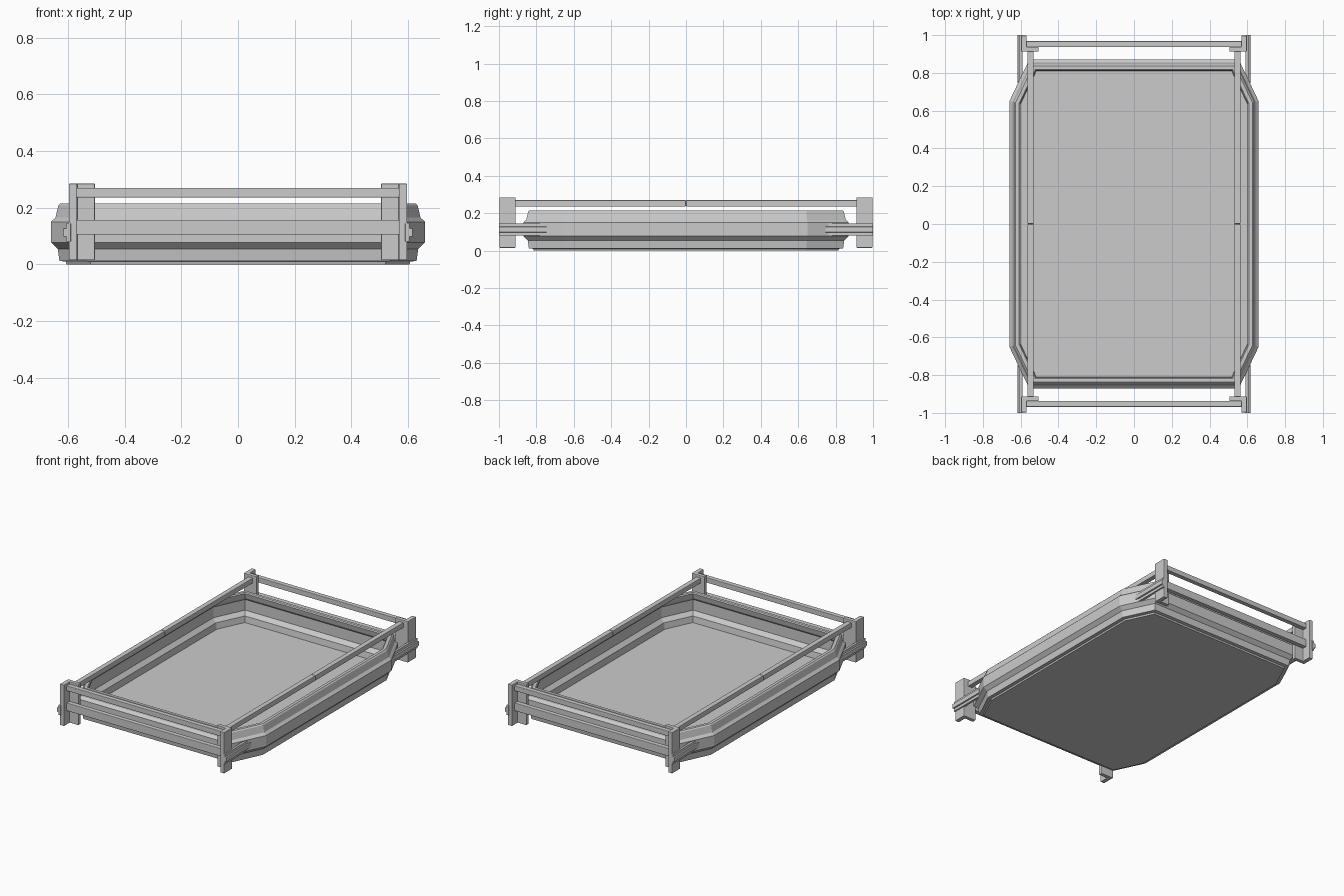
import bpy, bmesh

if "Cube" in bpy.data.objects:
    bpy.data.objects.remove(bpy.data.objects["Cube"])

def finish(name, bm, bevel=0.0):
    bmesh.ops.recalc_face_normals(bm, faces=bm.faces)
    me = bpy.data.meshes.new(name)
    bm.to_mesh(me)
    bm.free()
    ob = bpy.data.objects.new(name, me)
    bpy.context.collection.objects.link(ob)
    if bevel:
        m = ob.modifiers.new("soft_edges", 'BEVEL')
        m.width, m.segments, m.limit_method = bevel, 2, 'ANGLE'
    return ob

def prism(name, pts, axis, lo, hi, bevel=0.003):
    """Extrude a closed 2D profile along an axis: 'z' takes (x, y), 'y' takes (x, z)."""
    bm = bmesh.new()
    place = (lambda a, b, t: (a, b, t)) if axis == 'z' else (lambda a, b, t: (a, t, b))
    r0 = [bm.verts.new(place(a, b, lo)) for a, b in pts]
    r1 = [bm.verts.new(place(a, b, hi)) for a, b in pts]
    n = len(pts)
    bm.faces.new(r0)
    bm.faces.new(r1)
    for i in range(n):
        j = (i + 1) % n
        bm.faces.new((r0[i], r0[j], r1[j], r1[i]))
    return finish(name, bm, bevel)

def box(name, x0, x1, y0, y1, z0, z1, bevel=0.003):
    return prism(name, [(x0, y0), (x1, y0), (x1, y1), (x0, y1)], 'z', z0, z1, bevel)

def mirror(ob, x=True, y=True):
    m = ob.modifiers.new("mirror", 'MIRROR')
    m.use_axis = (x, y, False)
    m.use_mirror_merge = False

# Tub: an eight-sided outline inset by d at each height of the wall profile
def outline(d):
    c = 0.9025 * 0.66 + 0.431 * 0.65 - d
    x, y = 0.66 - d, 0.87 - d
    ya, xb = (c - 0.9025 * x) / 0.431, (c - 0.431 * y) / 0.9025
    return [(x, -ya), (x, ya), (xb, y), (-xb, y), (-x, ya), (-x, -ya), (-xb, -y), (xb, -y)]

wall = [(0.055, 0), (0.052, 0.01), (0.03, 0.012), (0.024, 0.055), (0, 0.078), (0, 0.15),
        (0.016, 0.165), (0.026, 0.208), (0.033, 0.215), (0.052, 0.215), (0.058, 0.209),
        (0.05, 0.175), (0.03, 0.155), (0.03, 0.085), (0.054, 0.06), (0.06, 0.02)]
bm = bmesh.new()
rings = [[bm.verts.new((x, y, z)) for x, y in outline(d)] for d, z in wall]
for a, b in zip(rings, rings[1:]):
    for i in range(8):
        j = (i + 1) % 8
        bm.faces.new((a[i], a[j], b[j], b[i]))
bm.faces.new(rings[0])
bm.faces.new(rings[-1])
finish("tub", bm)

# Corner posts: L-shaped angle sections
post = prism("corner_posts", [(0.505, 0.912), (0.597, 0.912), (0.597, 0.997), (0.568, 0.997),
                              (0.568, 0.937), (0.505, 0.937)], 'z', 0.015, 0.285)
mirror(post)

# Ribbed side clips joining the posts to the tub
clip = prism("side_clips", [(0.59, 0.08), (0.606, 0.08), (0.606, 0.098), (0.616, 0.098),
                            (0.616, 0.128), (0.606, 0.128), (0.606, 0.146), (0.59, 0.146)],
             'y', 0.745, 1.0, 0.002)
mirror(clip)

# Long upper side rails, split in the middle
mirror(box("side_rails", 0.531, 0.564, 0.001, 0.914, 0.236, 0.27))

# Two rails across each end
mirror(box("end_upper_rails", -0.57, 0.57, 0.937, 0.968, 0.236, 0.27), x=False)
mirror(box("end_lower_rails", -0.57, 0.57, 0.937, 0.968, 0.105, 0.157), x=False)
